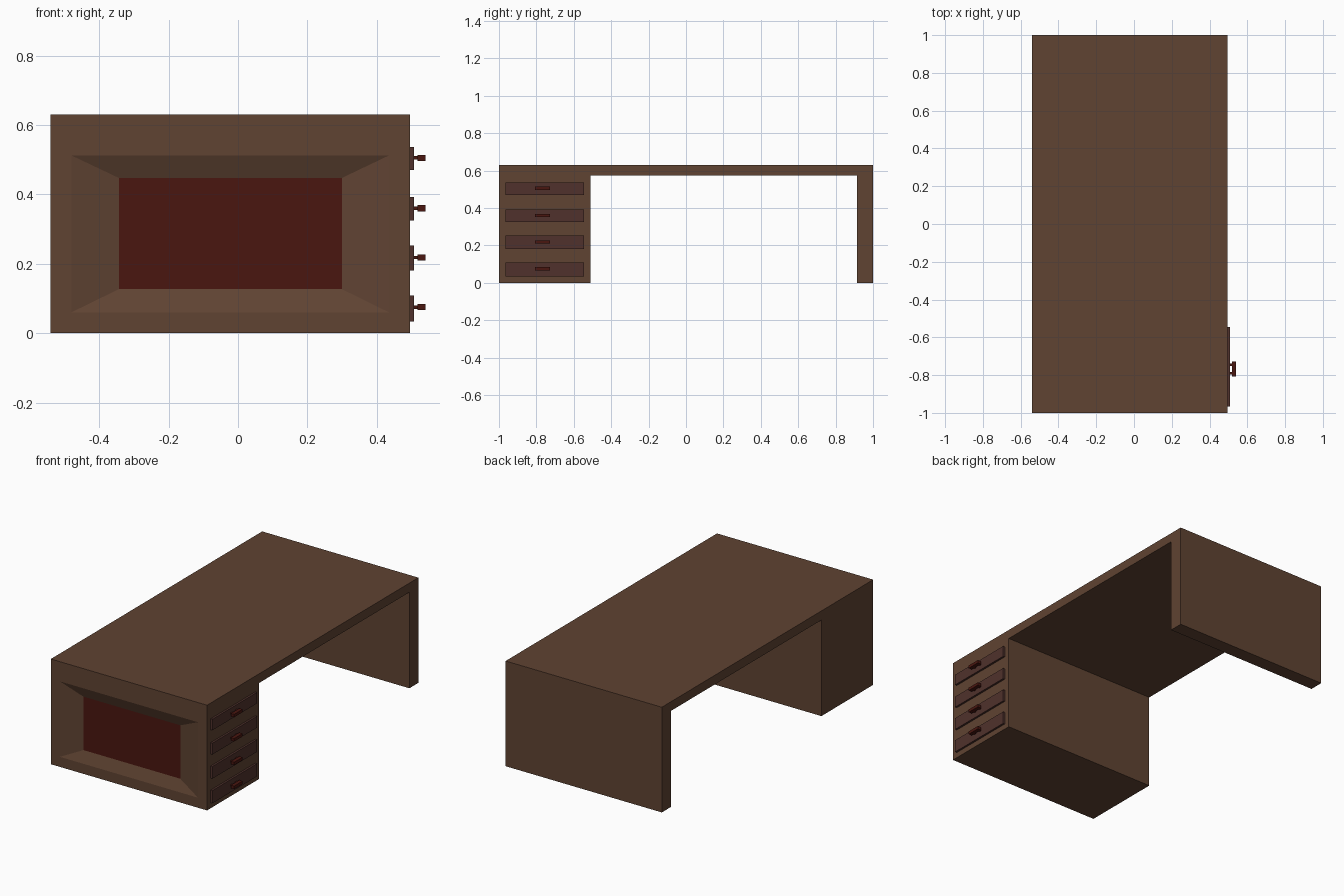
import bpy, bmesh

if "Cube" in bpy.data.objects:
    bpy.data.objects.remove(bpy.data.objects["Cube"])


def material(name, rgb):
    m = bpy.data.materials.new(name)
    m.diffuse_color = (*rgb, 1)
    m.use_nodes = True
    m.node_tree.nodes["Principled BSDF"].inputs["Base Color"].default_value = m.diffuse_color
    return m


WOOD = material("brown_wood", (0.115, 0.056, 0.032))
DRAWER = material("drawer_wood", (0.08, 0.031, 0.025))
RED = material("dark_red", (0.068, 0.008, 0.005))


def finish(bm, name, *mats):
    bmesh.ops.recalc_face_normals(bm, faces=bm.faces)
    me = bpy.data.meshes.new(name)
    bm.to_mesh(me)
    bm.free()
    for m in mats:
        me.materials.append(m)
    ob = bpy.data.objects.new(name, me)
    bpy.context.collection.objects.link(ob)
    return ob


def add_box(bm, x, y, z):
    verts = bmesh.ops.create_cube(bm, size=1)["verts"]
    for v in verts:
        for i, (lo, hi) in enumerate((x, y, z)):
            v.co[i] = lo if v.co[i] < 0 else hi


# Desk body: side profile (y, z) extruded across x
X0, X1, TOP = -0.54, 0.495, 0.63
profile = [(-1, 0), (-0.51, 0), (-0.51, 0.575), (0.915, 0.575),
           (0.915, 0), (1, 0), (1, TOP), (-1, TOP)]
bm = bmesh.new()
side = bm.faces.new([bm.verts.new((X0, y, z)) for y, z in profile])
ext = bmesh.ops.extrude_face_region(bm, geom=[side], use_keep_orig=True)
for v in ext["geom"]:
    if isinstance(v, bmesh.types.BMVert):
        v.co.x = X1
bmesh.ops.recalc_face_normals(bm, faces=bm.faces)

# Sunken front panel: two insets fitted to rectangles, the inner one pushed back
bm.faces.ensure_lookup_table()
front = next(f for f in bm.faces if f.normal.y < -0.9 and f.calc_center_median().y < -0.99)
for xa, xb, za, zb, y in ((-0.48, 0.435, 0.06, 0.512, -1),
                          (-0.343, 0.299, 0.127, 0.447, -0.973)):
    c = front.calc_center_median()
    bmesh.ops.inset_individual(bm, faces=[front], thickness=0.02)
    for v in front.verts:
        v.co = (xa if v.co.x < c.x else xb, y, za if v.co.z < c.z else zb)
front.material_index = 1
finish(bm, "desk_body", WOOD, RED)

# Drawers with bar handles
rows = [(0.033, 0.109, 0.075), (0.18, 0.253, 0.218),
        (0.325, 0.393, 0.36), (0.47, 0.536, 0.505)]
for n, (z0, z1, zc) in enumerate(rows, 1):
    bm = bmesh.new()
    add_box(bm, (X1 - 0.005, 0.507), (-0.966, -0.545), (z0, z1))
    finish(bm, f"drawer_front_{n}", DRAWER)

    bm = bmesh.new()
    add_box(bm, (0.518, 0.54), (-0.808, -0.728), (zc - 0.009, zc + 0.009))
    for y in (-0.79, -0.746):
        add_box(bm, (0.505, 0.52), (y - 0.007, y + 0.007), (zc - 0.005, zc + 0.005))
    finish(bm, f"drawer_handle_{n}", RED)
